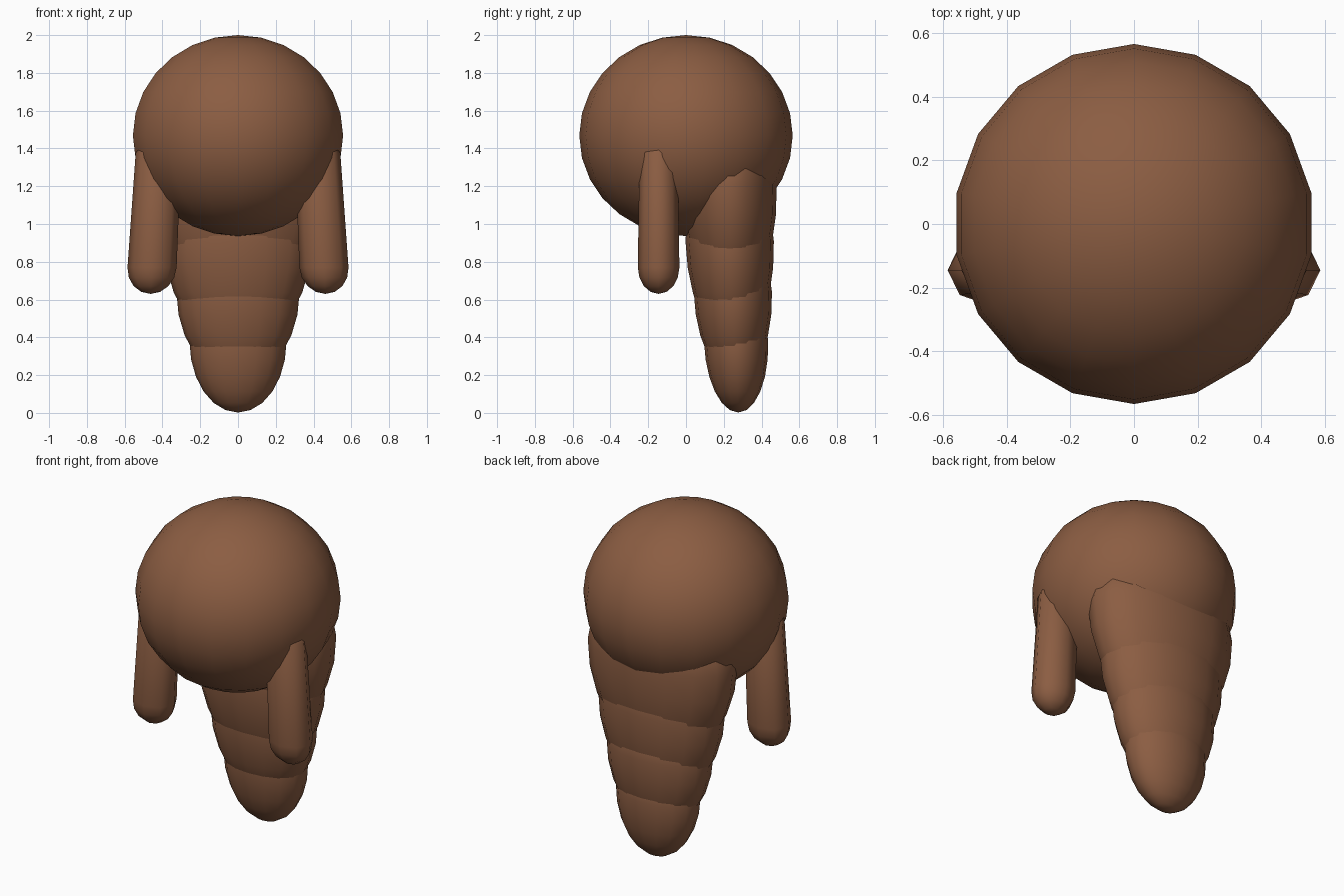
import bpy, bmesh, math
from mathutils import Matrix, Vector

if "Cube" in bpy.data.objects:
    bpy.data.objects.remove(bpy.data.objects["Cube"])

brown = bpy.data.materials.new("brown")
brown.diffuse_color = (0.26, 0.11, 0.055, 1)
brown.use_nodes = True
brown.node_tree.nodes["Principled BSDF"].inputs["Base Color"].default_value = brown.diffuse_color


def finish(name, bm):
    me = bpy.data.meshes.new(name)
    bm.normal_update()
    bm.to_mesh(me)
    bm.free()
    me.materials.append(brown)
    for p in me.polygons:
        p.use_smooth = True
    ob = bpy.data.objects.new(name, me)
    bpy.context.collection.objects.link(ob)
    return ob


def ellipsoid(name, centre, radii, segs, rings, top=1.0, shear=0.0):
    """Ellipsoid; top squashes the upper half, shear leans it along y."""
    bm = bmesh.new()
    bmesh.ops.create_uvsphere(bm, u_segments=segs, v_segments=rings, radius=1)
    for v in bm.verts:
        x, y, z = v.co
        z *= radii[2] * (top if z > 0 else 1)
        v.co = Vector((x * radii[0], y * radii[1] + shear * z, z)) + Vector(centre)
    return finish(name, bm)


# Round head
ellipsoid("head", (0, 0, 1.468), (0.565, 0.565, 0.532), 18, 14)

# Overlapping tapering body segments, lowest first: centre y, z, radii
segments = [
    (0.265, 0.380, 0.257, 0.170, 0.378),
    (0.248, 0.640, 0.326, 0.207, 0.460),
    (0.231, 0.910, 0.392, 0.234, 0.550),
    (0.222, 1.210, 0.468, 0.258, 0.620),
]
for i, (y, z, rx, ry, rz) in enumerate(segments):
    ellipsoid(f"body_segment_{i + 1}", (0, y, z), (rx, ry, rz), 16, 12,
              top=0.55, shear=-0.03)

# Capsule arms, leaning slightly inward towards the top
for side, label in ((1, "right"), (-1, "left")):
    bm = bmesh.new()
    bmesh.ops.create_uvsphere(bm, u_segments=8, v_segments=8, radius=1)
    for v in bm.verts:
        x, y, z = v.co
        z = 0.77 + z * 0.14 if z < 1e-4 else 1.33 + z * 0.12
        lean = -0.055 * (z - 0.77)
        v.co = (side * (0.455 + lean) + x * 0.13, -0.145 + y * 0.11, z)
    finish(f"{label}_arm", bm)
